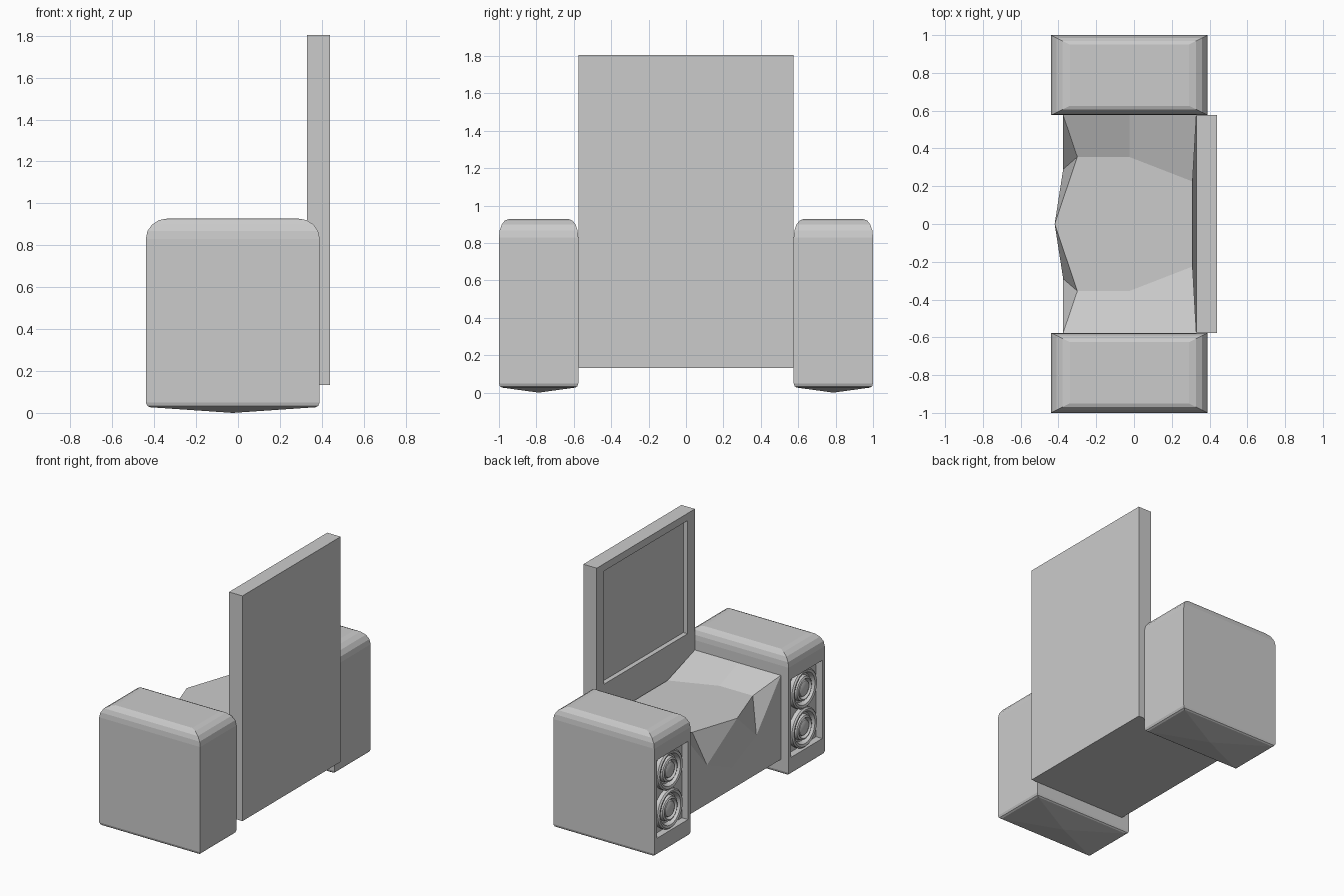
import bpy, bmesh, math
from mathutils import Vector

if "Cube" in bpy.data.objects:
    bpy.data.objects.remove(bpy.data.objects["Cube"])


def finish(name, bm, mirror=False):
    bmesh.ops.recalc_face_normals(bm, faces=bm.faces)
    me = bpy.data.meshes.new(name)
    bm.to_mesh(me)
    bm.free()
    ob = bpy.data.objects.new(name, me)
    bpy.context.collection.objects.link(ob)
    if mirror:
        mod = ob.modifiers.new("mirror", 'MIRROR')
        mod.use_axis = (False, True, False)
        mod.use_clip = False
        mod.use_mirror_merge = False
    return ob


def recess(bm, face, y0, y1, z0, z1, depth):
    """Sink a rectangular pocket into a face that looks along -x."""
    c = face.calc_center_median()
    bmesh.ops.inset_individual(bm, faces=[face], thickness=0.01)
    for v in face.verts:
        v.co.y = y0 if v.co.y < c.y else y1
        v.co.z = z0 if v.co.z < c.z else z1
    inner = bmesh.ops.extrude_discrete_faces(bm, faces=[face])['faces'][0]
    for v in inner.verts:
        v.co.x += depth


def bridge(bm, a, b):
    n = len(a)
    return [bm.faces.new((a[i], a[(i + 1) % n], b[(i + 1) % n], b[i])) for i in range(n)]


# Speaker cabinets: stacked rectangles with rounded top and shallow pyramid base
X0, X1, Y0, Y1 = -0.44, 0.39, 0.576, 1.0
bm = bmesh.new()
rings = [(0.027, 0.02, 0.015), (0.034, 0.007, 0.005), (0.05, 0, 0), (0.83, 0, 0)]
for i in range(1, 5):
    a = math.radians(90 * i / 4)
    k = 1 - math.cos(a)
    rings.append((0.83 + 0.097 * math.sin(a), 0.1 * k, 0.05 * k))
loops = []
for z, ix, iy in rings:
    loops.append([bm.verts.new(p) for p in (
        (X0 + ix, Y0 + iy, z), (X1 - ix, Y0 + iy, z),
        (X1 - ix, Y1 - iy, z), (X0 + ix, Y1 - iy, z))])
sides = [bridge(bm, a, b) for a, b in zip(loops, loops[1:])]
bm.faces.new(loops[-1])
apex = bm.verts.new(((X0 + X1) / 2, (Y0 + Y1) / 2, 0))
for i in range(4):
    bm.faces.new((loops[0][i], loops[0][(i + 1) % 4], apex))
front = sides[2][3]
bmesh.ops.recalc_face_normals(bm, faces=bm.faces)
recess(bm, front, 0.605, 0.97, 0.155, 0.735, 0.05)
finish("speaker_cabinet", bm, True)

# Speaker drivers: lathed profile (radius, x), axis along x
profile = [(0.145, -0.389), (0.145, -0.42), (0.135, -0.43), (0.118, -0.425), (0.105, -0.395),
           (0.092, -0.395), (0.088, -0.42), (0.075, -0.427), (0.062, -0.405),
           (0.055, -0.42), (0.035, -0.428)]
SEG = 24
for name, zc in (("lower_driver", 0.30), ("upper_driver", 0.59)):
    bm = bmesh.new()
    loops = [[bm.verts.new((x, 0.788 + r * math.cos(2 * math.pi * i / SEG),
                            zc + r * math.sin(2 * math.pi * i / SEG)))
              for i in range(SEG)] for r, x in profile]
    for a, b in zip(loops, loops[1:]):
        bridge(bm, a, b)
    bm.faces.new(loops[-1])
    ob = finish(name, bm, True)
    bpy.ops.object.select_all(action='DESELECT')
    ob.select_set(True)
    bpy.context.view_layer.objects.active = ob
    bpy.ops.object.shade_smooth_by_angle(angle=math.radians(35))

# Tall screen panel with framed recess
bm = bmesh.new()
bmesh.ops.create_cube(bm, size=1)
for v in bm.verts:
    v.co = Vector((0.385 + v.co.x * 0.11, v.co.y * 1.152, 0.968 + v.co.z * 1.672))
face = min(bm.faces, key=lambda f: f.calc_center_median().x)
recess(bm, face, -0.49, 0.49, 0.91, 1.75, 0.035)
finish("screen_panel", bm)

# Faceted console between the cabinets, with a dished top
bm = bmesh.new()
W, H, D, B = 0.576, 0.757, 0.67, 0.132
V = lambda *p: bm.verts.new(p)
tip, dip = V(-0.42, 0, D), V(-0.375, 0, 0.29)
pts = {}
for s in (1, -1):
    pts[s] = dict(
        corner=V(-0.375, s * W, H), mid=V(-0.025, s * W, H), rear=V(0.33, s * W, H),
        lip=V(-0.3, s * 0.355, D), bend=V(-0.025, s * 0.355, D), back=V(0.31, s * 0.225, D),
        notch=V(-0.375, s * 0.29, 0.42),
        foot=V(-0.375, s * W, B), heel=V(0.33, s * W, B))
for s in (1, -1):
    p = pts[s]
    for names in ("corner lip bend mid", "mid bend back rear", "corner notch lip",
                  "corner mid rear heel foot", "corner foot notch"):
        bm.faces.new([p[n] for n in names.split()])
    bm.faces.new((tip, p['lip'], p['notch']))
    bm.faces.new((tip, p['notch'], dip))
    bm.faces.new((p['notch'], p['foot'], dip))
a, b = pts[1], pts[-1]
bm.faces.new((a['foot'], b['foot'], dip))
bm.faces.new((tip, a['lip'], a['bend'], a['back'], b['back'], b['bend'], b['lip']))
bm.faces.new((a['foot'], a['heel'], b['heel'], b['foot']))
bm.faces.new((a['heel'], a['rear'], a['back']))
bm.faces.new((b['heel'], b['rear'], b['back']))
bm.faces.new((a['heel'], a['back'], b['back'], b['heel']))
finish("centre_console", bm)
